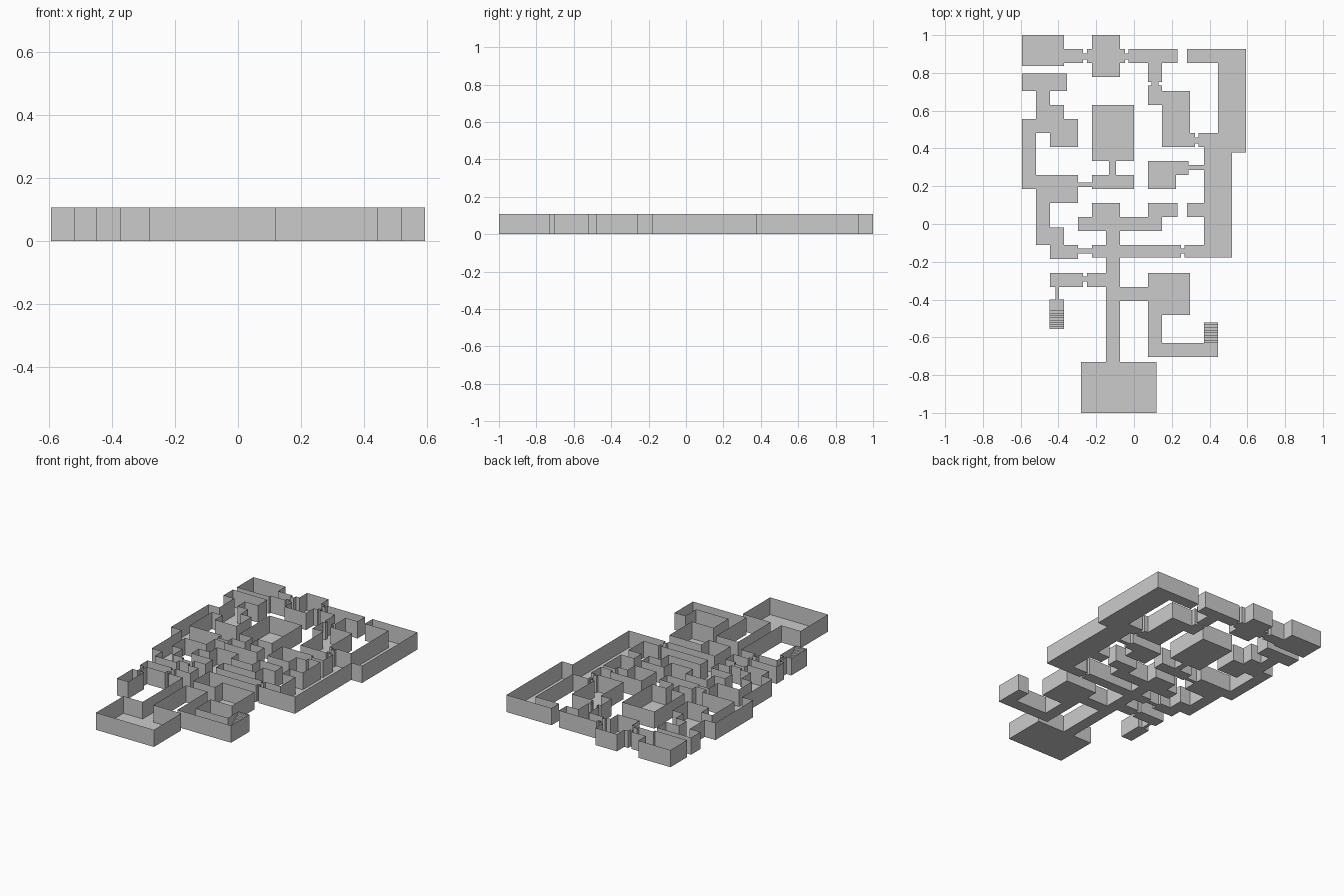
import bpy, bmesh

if "Cube" in bpy.data.objects:
    bpy.data.objects.remove(bpy.data.objects["Cube"])

CELL = 2 / 27      # plan lattice pitch
H = 0.107          # wall height


def px(c):
    return -0.5926 + c * CELL


def py(r):
    return 1 - r * CELL


AREAS = {}


def area(name, *rects):
    """Register rectangles (col0, row0, col1, row1) in lattice cells."""
    AREAS[name] = rects


# north rooms joined by narrow doorways
area("north_rooms",
     (0, 0, 3, 2.2), (3, 1, 4.35, 2), (4.35, 1.3, 4.65, 1.75), (4.65, 1, 5, 2),
     (5, 0, 7, 3), (7, 1, 7.35, 2), (7.35, 1.3, 7.6, 1.75), (7.6, 1, 11.1, 2))
area("north_passage",
     (9, 2, 10, 3.35), (9.25, 3.35, 9.75, 3.6), (9, 3.6, 10, 5), (10, 4, 12, 8),
     (12, 7, 12.35, 8), (12.35, 7.3, 12.6, 7.75), (12.6, 7, 13, 8))
# long hall on the east side
area("east_hall",
     (11.8, 1, 16, 2), (14, 2, 16, 8.4), (13, 7, 15, 15.9), (11.8, 12, 13, 13),
     (11.6, 15, 13, 15.9), (11.35, 15.25, 11.6, 15.6), (5, 15, 11.35, 15.9))
area("east_chamber",
     (9, 9, 11, 11), (11, 9, 11.9, 10), (11.9, 9.3, 13, 9.65))
# central chamber with its antechamber
area("central_chamber",
     (5, 5, 8, 9), (6.2, 9, 6.7, 10), (5, 10, 8, 11), (4, 10.55, 5, 10.85))
# winding west rooms
area("west_rooms",
     (0, 2.75, 3.2, 4), (1, 4, 2, 7), (2, 5, 3, 8), (3, 6, 4, 8), (0, 6, 1, 11),
     (1, 10, 2, 15), (2, 10, 4, 12), (2, 13.75, 3, 16), (3, 15, 4, 16),
     (4, 15.25, 5, 15.6))
# cross-shaped middle and spine to the south room
area("spine_corridor",
     (5, 12, 7, 14), (4, 13, 10, 14), (9, 12, 11.1, 13), (6, 14, 7, 23.35))
area("south_room", (4.2, 23.35, 9.6, 27))
area("west_stairwell",
     (4.65, 17, 6, 18), (4.35, 17.25, 4.65, 17.6), (2, 17, 4.35, 18),
     (2.4, 18, 2.65, 18.9), (1.95, 18.9, 3, 21))
area("east_stairwell",
     (7, 18, 9, 19), (9, 17, 12, 20), (9, 20, 10, 23), (10, 22, 14, 23),
     (13, 20.55, 14, 22))

# irregular grid from every rectangle edge
every = [r for rects in AREAS.values() for r in rects]
xs = sorted({v for r in every for v in (r[0], r[2])})
ys = sorted({v for r in every for v in (r[1], r[3])})


def cells(rects):
    return {(i, j) for a, b, c, d in rects
            for i in range(xs.index(a), xs.index(c))
            for j in range(ys.index(b), ys.index(d))}


def finish(name, bm):
    me = bpy.data.meshes.new(name)
    bm.to_mesh(me)
    bm.free()
    ob = bpy.data.objects.new(name, me)
    bpy.context.collection.objects.link(ob)
    return ob


def quad(bm, pts):
    bm.faces.new([bm.verts.new(p) for p in pts])


# floors, and walls wherever a cell borders empty space
occupied = cells(every)
taken = set()
for name, rects in AREAS.items():
    bm = bmesh.new()
    for i, j in sorted(cells(rects) - taken):
        taken.add((i, j))
        x0, x1, y0, y1 = px(xs[i]), px(xs[i + 1]), py(ys[j + 1]), py(ys[j])
        quad(bm, [(x0, y0, 0), (x1, y0, 0), (x1, y1, 0), (x0, y1, 0)])
        for di, dj, p, q in ((-1, 0, (x0, y0), (x0, y1)), (1, 0, (x1, y1), (x1, y0)),
                             (0, -1, (x0, y1), (x1, y1)), (0, 1, (x1, y0), (x0, y0))):
            if (i + di, j + dj) not in occupied:
                quad(bm, [(*p, 0), (*q, 0), (*q, H), (*p, H)])
    bmesh.ops.remove_doubles(bm, verts=bm.verts, dist=1e-5)
    bmesh.ops.dissolve_limit(bm, angle_limit=0.01, verts=bm.verts, edges=bm.edges)
    finish(name, bm)


def stairs(name, c0, c1, r0, r1, steps=8, top=0.1):
    """Risers and treads climbing from row r0 to row r1."""
    bm = bmesh.new()
    x0, x1 = px(c0), px(c1)
    if r1 < r0:
        pts = [(x0, x1)]
    for k in range(steps):
        ya = py(r0 + (r1 - r0) * k / steps)
        yb = py(r0 + (r1 - r0) * (k + 1) / steps)
        za, zb = top * k / steps, top * (k + 1) / steps
        quad(bm, [(x0, ya, za), (x1, ya, za), (x1, ya, zb), (x0, ya, zb)])
        quad(bm, [(x0, ya, zb), (x1, ya, zb), (x1, yb, zb), (x0, yb, zb)])
    bmesh.ops.remove_doubles(bm, verts=bm.verts, dist=1e-5)
    bmesh.ops.recalc_face_normals(bm, faces=bm.faces)
    if sum(f.normal.z for f in bm.faces) < 0:
        bmesh.ops.reverse_faces(bm, faces=bm.faces)
    finish(name, bm)


stairs("west_stairs", 1.95, 3, 19.7, 21)
stairs("east_stairs", 13, 14, 22, 20.55)
